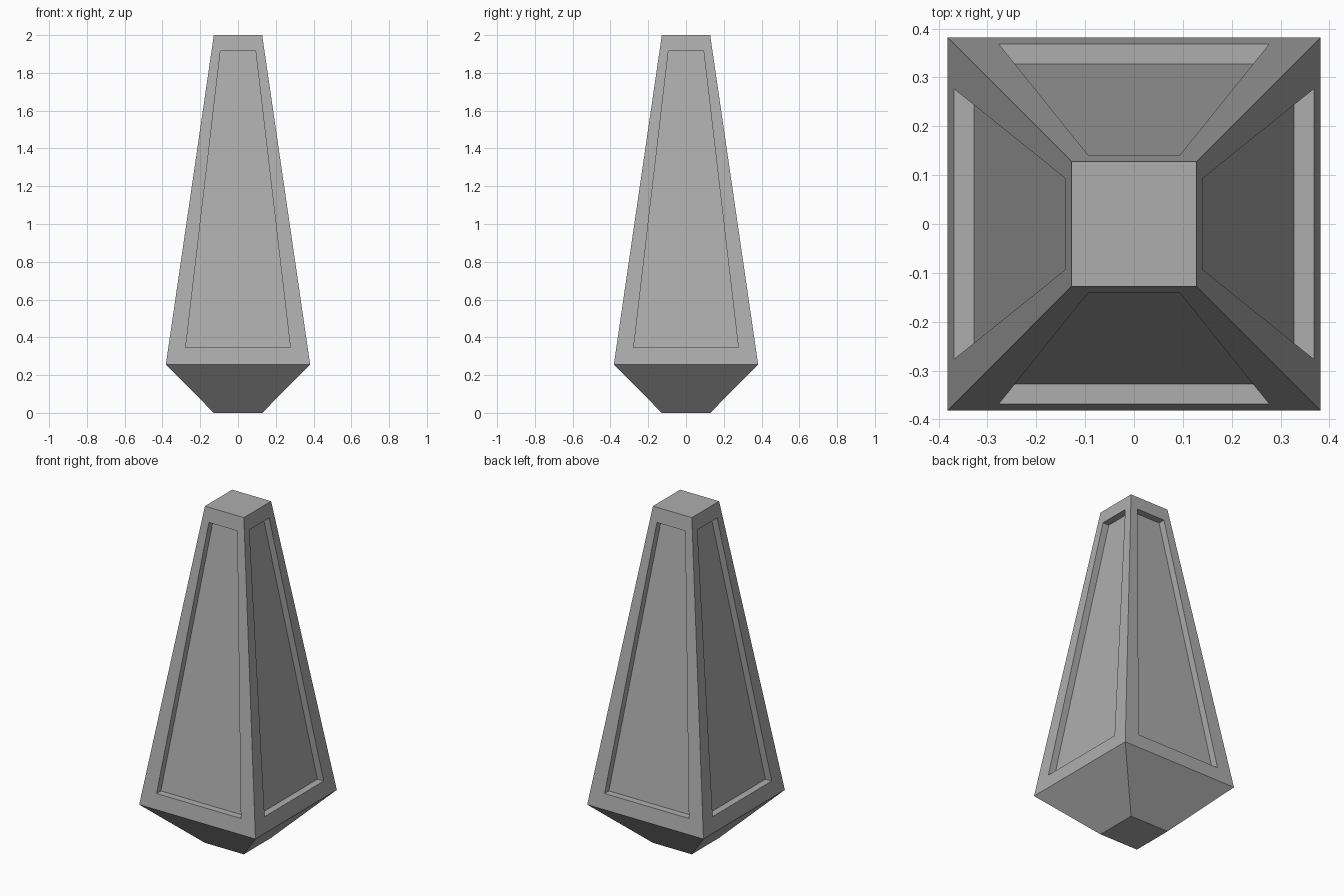
import bpy
import bmesh
from mathutils import Matrix
from math import pi

cube = bpy.data.objects.get("Cube")
if cube:
    bpy.data.objects.remove(cube, do_unlink=True)

# Dimensions
END, WIDE = 0.128, 0.382              # half widths at the ends and the shoulder
SHOULDER, TOP = 0.256, 2.0
PANEL_LOW, PANEL_HIGH = (0.277, 0.345), (0.093, 1.917)   # half width, height
DEPTH = 0.041

grey = bpy.data.materials.new("stone grey")
grey.use_nodes = True
colour = (0.42, 0.42, 0.42, 1)
grey.diffuse_color = colour
grey.node_tree.nodes["Principled BSDF"].inputs["Base Color"].default_value = colour


def slope_y(z):
    """Front surface of the tapered shaft at height z."""
    return -WIDE + (WIDE - END) * (z - SHOULDER) / (TOP - SHOULDER)


def band(low, high):
    """Four corners of a symmetric trapezoid from (half width, y, z) pairs."""
    (a, ya, za), (b, yb, zb) = low, high
    return [bm.verts.new(p) for p in
            ((-a, ya, za), (a, ya, za), (b, yb, zb), (-b, yb, zb))]


def bridge(outer, inner):
    for i in range(4):
        j = (i + 1) % 4
        bm.faces.new((outer[i], outer[j], inner[j], inner[i]))


bm = bmesh.new()

# One side: shaft frame, recess walls pushed straight in, panel, lower taper
frame = band((WIDE, -WIDE, SHOULDER), (END, -END, TOP))
low = (PANEL_LOW[0], slope_y(PANEL_LOW[1]), PANEL_LOW[1])
high = (PANEL_HIGH[0], slope_y(PANEL_HIGH[1]), PANEL_HIGH[1])
rim = band(low, high)
panel = band(*[(w, y + DEPTH, z) for w, y, z in (low, high)])
bridge(frame, rim)
bridge(rim, panel)
bm.faces.new(panel)
bm.faces.new(band((END, -END, 0), (WIDE, -WIDE, SHOULDER)))

# Repeat the side around the axis
side = bm.verts[:] + bm.edges[:] + bm.faces[:]
for k in range(1, 4):
    copy = bmesh.ops.duplicate(bm, geom=side)["geom"]
    verts = [v for v in copy if isinstance(v, bmesh.types.BMVert)]
    bmesh.ops.rotate(bm, verts=verts, cent=(0, 0, 0),
                     matrix=Matrix.Rotation(k * pi / 2, 3, "Z"))
bmesh.ops.remove_doubles(bm, verts=bm.verts, dist=0.0005)

# Flat caps at both ends
bmesh.ops.holes_fill(bm, edges=[e for e in bm.edges if e.is_boundary], sides=4)
bmesh.ops.recalc_face_normals(bm, faces=bm.faces)

mesh = bpy.data.meshes.new("tapered_pillar")
bm.to_mesh(mesh)
bm.free()
mesh.materials.append(grey)
pillar = bpy.data.objects.new("tapered_pillar", mesh)
bpy.context.collection.objects.link(pillar)
